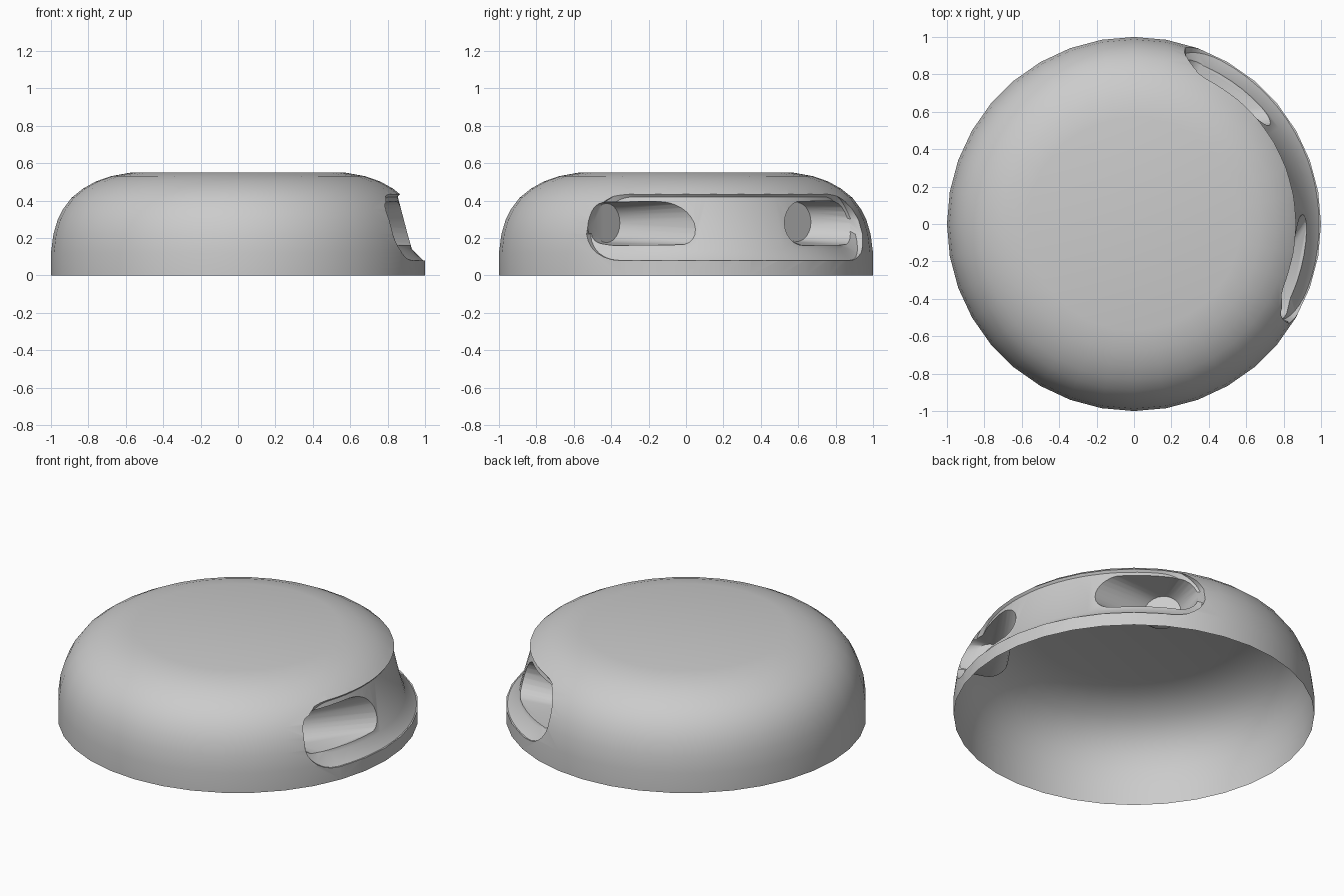
import bpy, bmesh
from math import sin, cos, pi, radians
from mathutils import Vector

if "Cube" in bpy.data.objects:
    bpy.data.objects.remove(bpy.data.objects["Cube"])

grey = bpy.data.materials.new("mid_grey")
grey.use_nodes = True
grey.diffuse_color = (0.6, 0.6, 0.6, 1)
grey.node_tree.nodes["Principled BSDF"].inputs["Base Color"].default_value = (0.6, 0.6, 0.6, 1)


def add_object(name, bm):
    bmesh.ops.recalc_face_normals(bm, faces=bm.faces)
    mesh = bpy.data.meshes.new(name)
    bm.to_mesh(mesh)
    bm.free()
    mesh.materials.append(grey)
    ob = bpy.data.objects.new(name, mesh)
    bpy.context.collection.objects.link(ob)
    return ob


def polar(r, a, z):
    return Vector((r * cos(a), r * sin(a), z))


# Domed shell, closed for cutting
profile = [(0, 0), (1, 0), (1, .12), (.987, .22), (.965, .295), (.935, .355), (.89, .415),
           (.83, .463), (.76, .502), (.68, .53), (.57, .55), (0, .55)]
bm = bmesh.new()
verts = [bm.verts.new((r, 0, z)) for r, z in profile]
edges = [bm.edges.new(pair) for pair in zip(verts, verts[1:])]
bmesh.ops.spin(bm, geom=verts + edges, cent=(0, 0, 0), axis=(0, 0, 1), angle=2 * pi, steps=36)
bmesh.ops.remove_doubles(bm, verts=bm.verts, dist=1e-4)
shell = add_object("domed_shell", bm)

# Curved channel: a bevelled section swept round the side, with rounded ends
mid, half, end = radians(20.5), radians(53.5), radians(12)
columns = []
for i in range(1, 8):
    k = i / 7 * pi / 2
    columns.append((-half + end * (1 - cos(k)), sin(k)))
straight = half - end
columns += [(-straight + 2 * straight * i / 18, 1) for i in range(1, 18)]
columns += [(-a, h) for a, h in reversed(columns[:7])]


def channel_section(a, h):
    wide = [.26 - .18 * h, .26 + .18 * h]
    narrow = [.28 - .14 * h, .28 + .14 * h]
    rim = [polar(.99 - .33 * (z - .08), mid + a, z) for z in wide]
    wall = [polar(.93 - .27 * (z - .14), mid + a * .955, z) for z in narrow]
    outer = [polar(1.2, mid + a, z) for z in wide]
    return [outer[0], rim[0], wall[0], wall[1], rim[1], outer[1]]


bm = bmesh.new()
rows = [[bm.verts.new(p) for p in channel_section(a, h)] for a, h in columns]
for row, nxt in zip(rows, rows[1:]):
    for j in range(6):
        k = (j + 1) % 6
        bm.faces.new((row[j], row[k], nxt[k], nxt[j]))
bm.faces.new(rows[0])
bm.faces.new(rows[-1])
cutters = [add_object("channel_cutter", bm)]


# Pockets: flare from a small round end out to a long rounded opening
def pocket(name, centre, facing, start, stop):
    bm = bmesh.new()
    side = Vector((-sin(facing), cos(facing), 0))
    for i in range(24):
        t = 2 * pi * i / 24
        bm.verts.new(Vector(centre) + side * .105 * cos(t) + Vector((0, 0, .105 * sin(t))))
        cap = .12 / .9
        a = (start + cap if cos(t) < 0 else stop - cap) + cap * cos(t)
        for r in (.92, 1.06):
            bm.verts.new(polar(r, a, .28 + .12 * sin(t)))
    hull = bmesh.ops.convex_hull(bm, input=bm.verts)
    loose = {v for v in hull["geom_interior"] + hull["geom_unused"]
             if isinstance(v, bmesh.types.BMVert)}
    bmesh.ops.delete(bm, geom=list(loose), context='VERTS')
    return add_object(name, bm)


cutters.append(pocket("front_pocket_cutter", (.69, -.425, .28), radians(47), radians(-32.5), radians(5)))
cutters.append(pocket("back_pocket_cutter", (.29, .59, .285), radians(42), radians(35), radians(73)))

# Cut the shell
bpy.context.view_layer.objects.active = shell
shell.select_set(True)
for cutter in cutters:
    mod = shell.modifiers.new(cutter.name, 'BOOLEAN')
    mod.operation = 'DIFFERENCE'
    mod.solver = 'EXACT'
    mod.object = cutter
    bpy.ops.object.modifier_apply(modifier=mod.name)
for cutter in cutters:
    bpy.data.objects.remove(cutter)

# Open the underside
bm = bmesh.new()
bm.from_mesh(shell.data)
bottom = [f for f in bm.faces if max(v.co.z for v in f.verts) < .001]
bmesh.ops.delete(bm, geom=bottom, context='FACES')
bm.to_mesh(shell.data)
bm.free()
bpy.ops.object.shade_smooth_by_angle(angle=radians(30))
